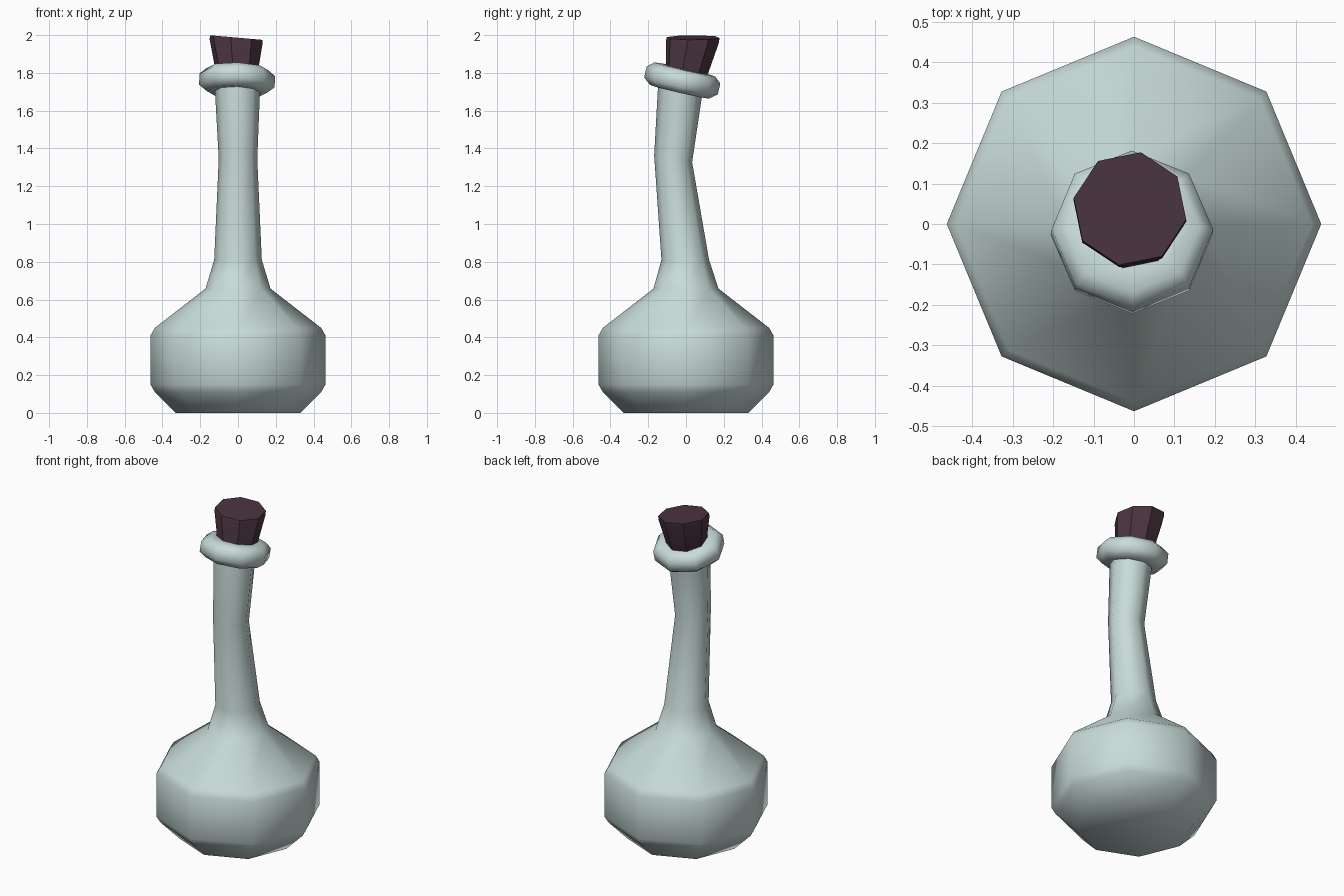
import bpy, bmesh, math
from mathutils import Euler, Vector

if "Cube" in bpy.data.objects:
    bpy.data.objects.remove(bpy.data.objects["Cube"])

SIDES = 8


def material(name, rgb):
    m = bpy.data.materials.new(name)
    m.diffuse_color = (*rgb, 1)
    m.use_nodes = True
    m.node_tree.nodes["Principled BSDF"].inputs["Base Color"].default_value = m.diffuse_color
    return m


def ring(x, y, z, r, tilt_x=0, tilt_y=0, phase=0, h=0):
    """Octagon around (x, y, z), tilted in degrees, shifted by h along its axis."""
    rot = Euler((math.radians(tilt_x), math.radians(tilt_y), 0)).to_matrix()
    pts = []
    for i in range(SIDES):
        a = 2 * math.pi * i / SIDES + math.radians(phase)
        pts.append(Vector((x, y, z)) + rot @ Vector((r * math.cos(a), r * math.sin(a), h)))
    return pts


def loft(name, rings, mat, angle):
    """Skin a stack of octagons and cap both ends."""
    bm = bmesh.new()
    loops = [[bm.verts.new(p) for p in r] for r in rings]
    for a, b in zip(loops, loops[1:]):
        for i in range(SIDES):
            j = (i + 1) % SIDES
            bm.faces.new((a[i], a[j], b[j], b[i]))
    bm.faces.new(loops[0][::-1])
    bm.faces.new(loops[-1])
    bmesh.ops.recalc_face_normals(bm, faces=bm.faces)
    me = bpy.data.meshes.new(name)
    bm.to_mesh(me)
    bm.free()
    me.materials.append(mat)
    ob = bpy.data.objects.new(name, me)
    bpy.context.collection.objects.link(ob)
    bpy.ops.object.select_all(action='DESELECT')
    ob.select_set(True)
    bpy.context.view_layer.objects.active = ob
    bpy.ops.object.shade_smooth_by_angle(angle=math.radians(angle))
    return ob


glass = material("pale glass", (0.58, 0.71, 0.69))
cork = material("dark cork", (0.07, 0.035, 0.052))

# Body, shoulder and bent neck
loft("bottle", [
    ring(0, 0, 0.0, 0.33),
    ring(0, 0, 0.11, 0.44),
    ring(0, 0, 0.15, 0.463),
    ring(0, 0, 0.41, 0.463),
    ring(0, 0, 0.45, 0.44),
    ring(0, 0, 0.658, 0.172),
    ring(0, -0.004, 0.81, 0.126),
    ring(0, -0.068, 1.345, 0.102, -10),
    ring(-0.003, -0.03, 1.72, 0.12, -12, 1),
], glass, 60)

# Rounded lip around the mouth
lip_profile = [(0.10, -0.06), (0.16, -0.062), (0.20, -0.03), (0.20, 0.03),
               (0.165, 0.06), (0.11, 0.06)]
loft("lip", [ring(-0.005, -0.02, 1.76, r, -13, 2, 0, h) for r, h in lip_profile],
     glass, 60)

# Leaning stopper
loft("stopper", [
    ring(-0.005, -0.01, 1.77, 0.112, -12, 2, -11),
    ring(-0.007, 0.007, 1.83, 0.118, -10, 3, -11),
    ring(-0.01, 0.034, 1.965, 0.143, -1, 5, -11),
    ring(-0.01, 0.038, 1.987, 0.142, 0, 5, -11),
], cork, 40)
